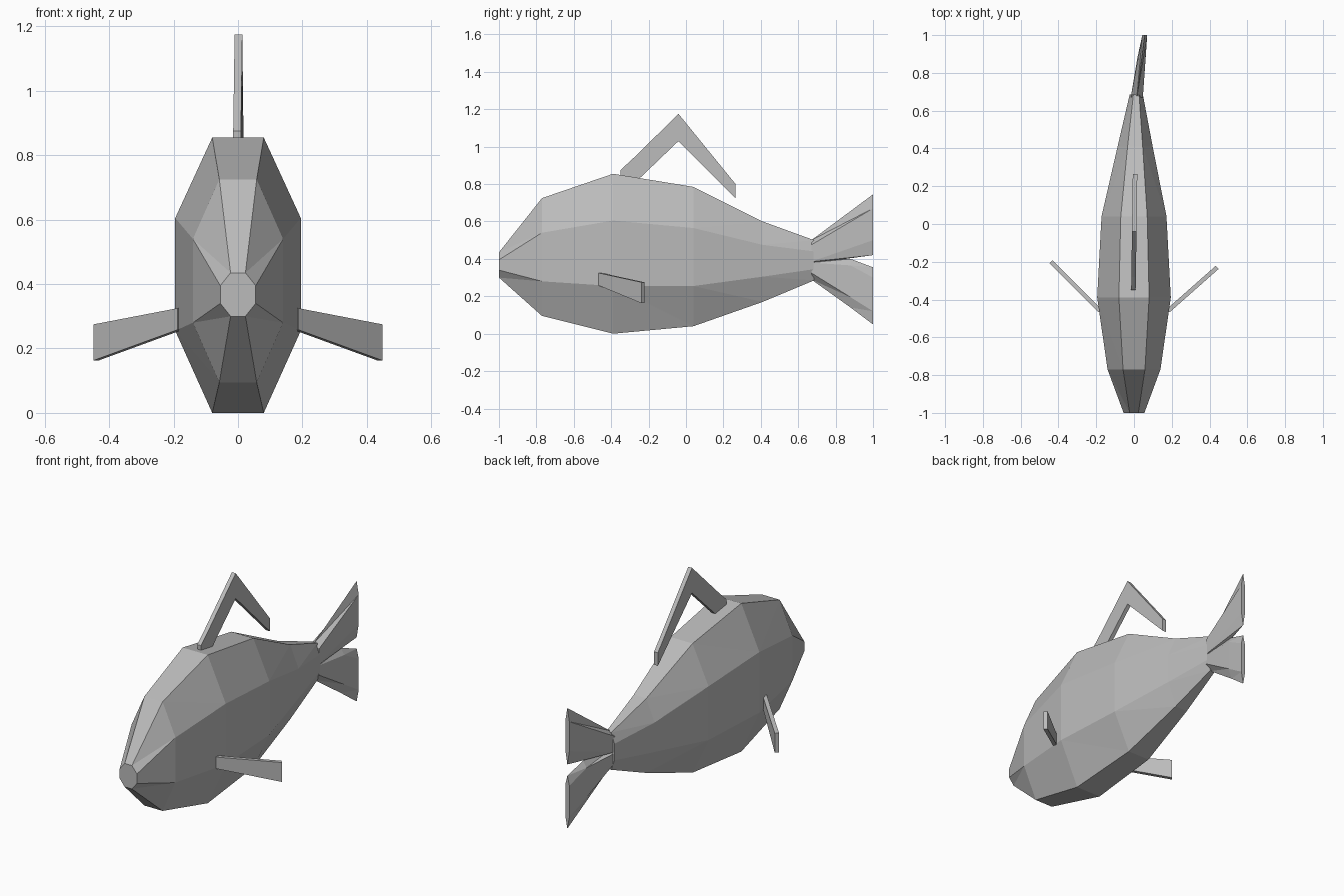
import bpy, bmesh

if "Cube" in bpy.data.objects:
    bpy.data.objects.remove(bpy.data.objects["Cube"])

grey = bpy.data.materials.new("plain grey")
grey.use_nodes = True
colour = (0.5, 0.5, 0.5, 1)
grey.diffuse_color = colour
grey.node_tree.nodes["Principled BSDF"].inputs["Base Color"].default_value = colour


def loft(name, rings):
    """Skin a list of equal rings of points and cap both ends."""
    bm = bmesh.new()
    rows = [[bm.verts.new(p) for p in ring] for ring in rings]
    for a, b in zip(rows, rows[1:]):
        for i in range(len(a)):
            j = (i + 1) % len(a)
            bm.faces.new((a[i], a[j], b[j], b[i]))
    quads = [f for f in bm.faces]
    bm.faces.new(rows[0])
    bm.faces.new(rows[-1])
    bmesh.ops.triangulate(bm, faces=quads, quad_method='SHORT_EDGE')
    bmesh.ops.recalc_face_normals(bm, faces=bm.faces)
    mesh = bpy.data.meshes.new(name)
    bm.to_mesh(mesh)
    bm.free()
    mesh.materials.append(grey)
    obj = bpy.data.objects.new(name, mesh)
    bpy.context.collection.objects.link(obj)
    return obj


def octagon(y, cx, wide, flat, bottom, low, high, top):
    half = [(flat, bottom), (wide, low), (wide, high), (flat, top)]
    right = [(cx + x, y, z) for x, z in half]
    left = [(cx - x, y, z) for x, z in reversed(half)]
    return right + left


def hexagon(y, cx, wide, bottom, low, high, top):
    return [(cx, y, bottom), (cx + wide, y, low), (cx + wide, y, high),
            (cx, y, top), (cx - wide, y, high), (cx - wide, y, low)]


# Body, nose to tail root, with the rear bending slightly to one side
loft("body", [octagon(*s) for s in [
    (-1, 0, 0.055, 0.023, 0.30, 0.34, 0.395, 0.435),
    (-0.77, 0, 0.14, 0.058, 0.095, 0.28, 0.54, 0.725),
    (-0.39, 0, 0.195, 0.08, 0.0, 0.255, 0.605, 0.855),
    (0.04, 0, 0.172, 0.07, 0.04, 0.255, 0.565, 0.785),
    (0.41, 0.006, 0.093, 0.04, 0.17, 0.305, 0.475, 0.60),
    (0.685, 0.012, 0.035, 0.015, 0.285, 0.345, 0.44, 0.50),
]])

# Two tail lobes
loft("upper_tail_lobe", [
    hexagon(0.67, 0.015, 0.032, 0.375, 0.385, 0.475, 0.50),
    hexagon(1, 0.057, 0.013, 0.42, 0.50, 0.67, 0.745)])
loft("lower_tail_lobe", [
    hexagon(0.67, 0.015, 0.032, 0.29, 0.325, 0.38, 0.39),
    hexagon(0.88, 0.04, 0.022, 0.14, 0.195, 0.365, 0.40),
    hexagon(1, 0.057, 0.013, 0.05, 0.12, 0.30, 0.355)])

# Bent dorsal fin, a thin strip slightly turned about the vertical
strip = [(-0.35, 0.80, -0.35, 0.875), (-0.28, 0.80, -0.28, 0.94),
         (-0.04, 1.03, -0.04, 1.175), (0.265, 0.725, 0.265, 0.80)]
rings = []
for y0, z0, y1, z1 in strip:
    cx = 0.002 + 0.014 * y0
    rings.append([(cx - 0.012, y0, z0), (cx + 0.012, y0, z0),
                  (cx + 0.012, y1, z1), (cx - 0.012, y1, z1)])
loft("dorsal_fin", rings)

# Side fins, swept back; one reaches a little further back
for name, side, tip_y in (("left_fin", 1, -0.23), ("right_fin", -1, -0.20)):
    rings = []
    for x, y, low, high in ((0.18, -0.46, 0.258, 0.325),
                            (0.44, tip_y, 0.163, 0.275)):
        rings.append([(side * (x + s * 0.008), y - s * 0.008, z)
                      for s, z in ((-1, low), (1, low), (1, high), (-1, high))])
    loft(name, rings)
